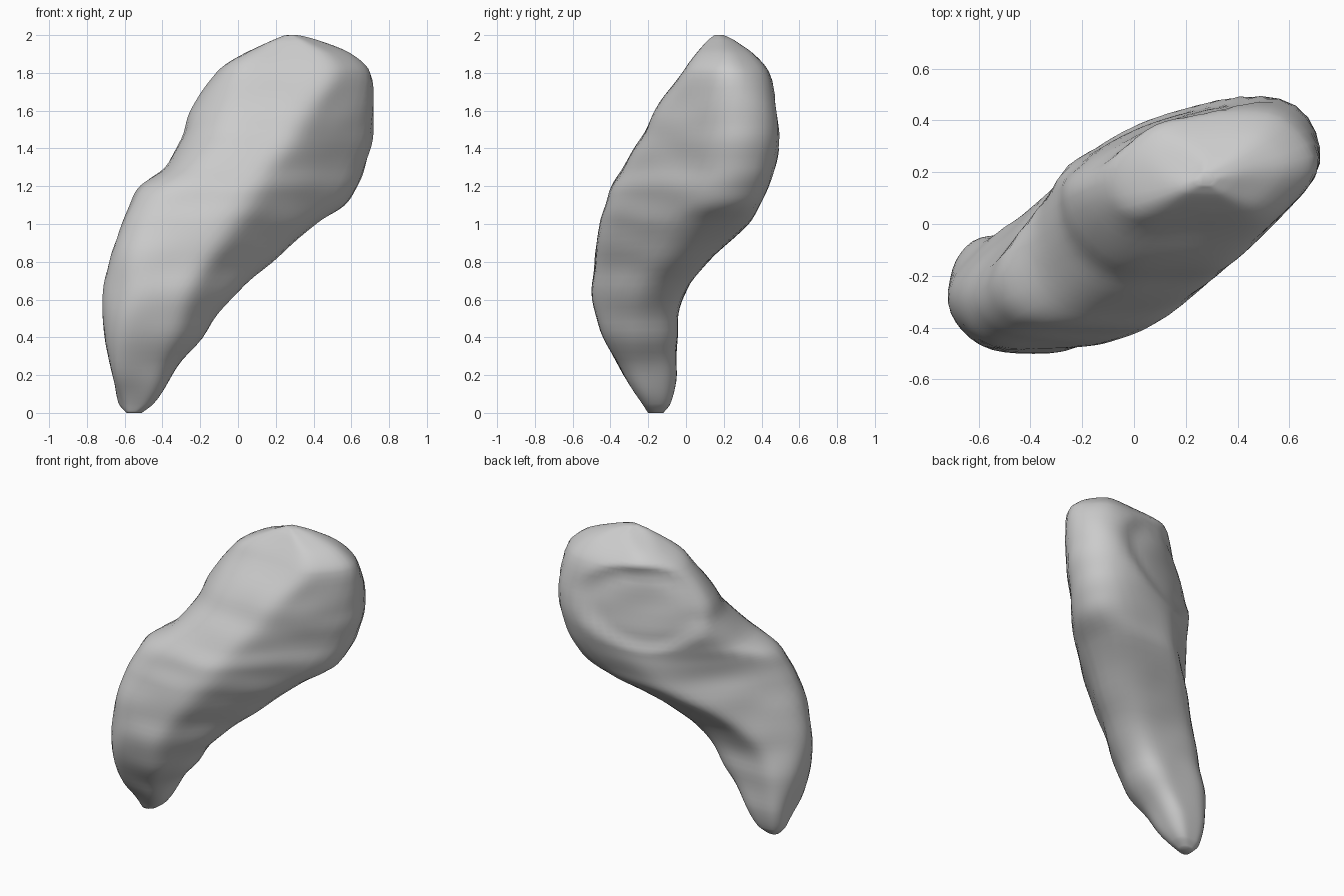
import bpy, bmesh, math
from mathutils import Vector, noise

if "Cube" in bpy.data.objects:
    bpy.data.objects.remove(bpy.data.objects["Cube"])

# Horizontal slices: z, then extents along x, y, the diagonal (x+y) and the diagonal (y-x)
SLICES = [
    (0.00, -.59, -.51, -.20, -.12, -.55, -.46, .24, .32),
    (0.05, -.635, -.45, -.23, -.085, -.58, -.40, .18, .36),
    (0.20, -.67, -.35, -.33, -.05, -.69, -.32, .06, .40),
    (0.40, -.71, -.19, -.43, -.05, -.75, -.22, -.07, .395),
    (0.60, -.725, -.03, -.495, -.02, -.76, -.09, -.16, .365),
    (0.80, -.70, .19, -.485, .115, -.74, .14, -.23, .335),
    (1.00, -.64, .43, -.45, .335, -.70, .50, -.31, .30),
    (1.10, -.60, .575, -.42, .39, -.65, .65, -.34, .29),
    (1.20, -.55, .645, -.395, .445, -.56, .71, -.36, .295),
    (1.30, -.40, .685, -.335, .475, -.43, .75, -.36, .325),
    (1.45, -.31, .725, -.24, .50, -.26, .78, -.37, .365),
    (1.60, -.26, .73, -.165, .49, -.16, .78, -.38, .36),
    (1.80, -.12, .715, -.02, .44, -.03, .71, -.37, .27),
    (1.90, .03, .62, .05, .36, .05, .61, -.29, .17),
    (1.97, .16, .43, .11, .26, .20, .46, -.17, .00),
    (2.00, .24, .32, .15, .20, .29, .35, -.10, -.05),
]
SIDES, STEPS, R2, SHARP = 48, 5, math.sqrt(0.5), 11
INWARD = Vector((.40, -.92, 0))
BACK = 0.365                      # how far the flat upper back stands out


def tangent(i):
    a, b = SLICES[max(i - 1, 0)], SLICES[min(i + 1, len(SLICES) - 1)]
    return [(q - p) / (b[0] - a[0]) for p, q in zip(a, b)]


def between(i, t):
    """Smooth blend between slice i and the next one."""
    a, b = SLICES[i], SLICES[i + 1]
    h = b[0] - a[0]
    s = t * t * (3 - 2 * t)
    out = [p + (q - p) * s + h * (m * t * (1 - t) ** 2 - n * t * t * (1 - t))
           for p, q, m, n in zip(a, b, tangent(i), tangent(i + 1))]
    out[0] = a[0] + h * t
    return out


def ring(sl):
    """Rounded outline touching the eight extents of a slice and the flat back."""
    z, x0, x1, y0, y1, w0, w1, u0, u1 = sl
    cx, cy = (x0 + x1) / 2, (y0 + y1) / 2
    cw, cu = (cx + cy) * R2, (cy - cx) * R2
    reach = [x1 - cx, w1 - cw, y1 - cy, u1 - cu, cx - x0, cw - w0, cy - y0, cu - u0]
    limits = [(i * math.pi / 4, h) for i, h in enumerate(reach)]
    back = math.atan2(-INWARD.y, -INWARD.x)
    limits.append((back, BACK + INWARD.x * cx + INWARD.y * cy))
    pts = []
    for k in range(SIDES):
        a = math.tau * k / SIDES
        total = sum((max(math.cos(a - b), 0) / max(h, .015)) ** SHARP for b, h in limits)
        r = total ** (-1 / SHARP)
        pts.append(Vector((cx + r * math.cos(a), cy + r * math.sin(a), z)))
    return pts


def sculpt(p, n):
    """Shallow oval dish high on the back, plus slight lumps all over."""
    q = p + n * 0.012 * noise.noise(Vector((p.x * 3, p.y * 3, p.z * 6)))
    w = (p.x + p.y) * R2
    d = ((w - .31) / .40) ** 2 + ((p.z - 1.56) / .29) ** 2
    if d < 1 and n.dot(INWARD) < -.25:
        # deepest just under the upper lip
        q += INWARD * (.04 + .06 * (p.z - 1.5)) * min(1, 2.2 * (1 - d))
    q.z = min(max(q.z, 0), 2)
    return q


# Curved body, lofted through the slices
bm = bmesh.new()
levels = [between(i, t / STEPS) for i in range(len(SLICES) - 1) for t in range(STEPS)]
levels.append(list(SLICES[-1]))
rings = [[bm.verts.new(p) for p in ring(sl)] for sl in levels]
for lo, hi in zip(rings, rings[1:]):
    for k in range(SIDES):
        j = (k + 1) % SIDES
        bm.faces.new((lo[k], lo[j], hi[j], hi[k]))
bm.faces.new(rings[0][::-1])
bm.faces.new(rings[-1])
bm.normal_update()
moved = [sculpt(v.co.copy(), v.normal.copy()) for v in bm.verts]
for v, co in zip(bm.verts, moved):
    v.co = co
for f in bm.faces:
    f.smooth = True
mesh = bpy.data.meshes.new("curved_body")
bm.to_mesh(mesh)
bm.free()
body = bpy.data.objects.new("curved_body", mesh)
bpy.context.collection.objects.link(body)
